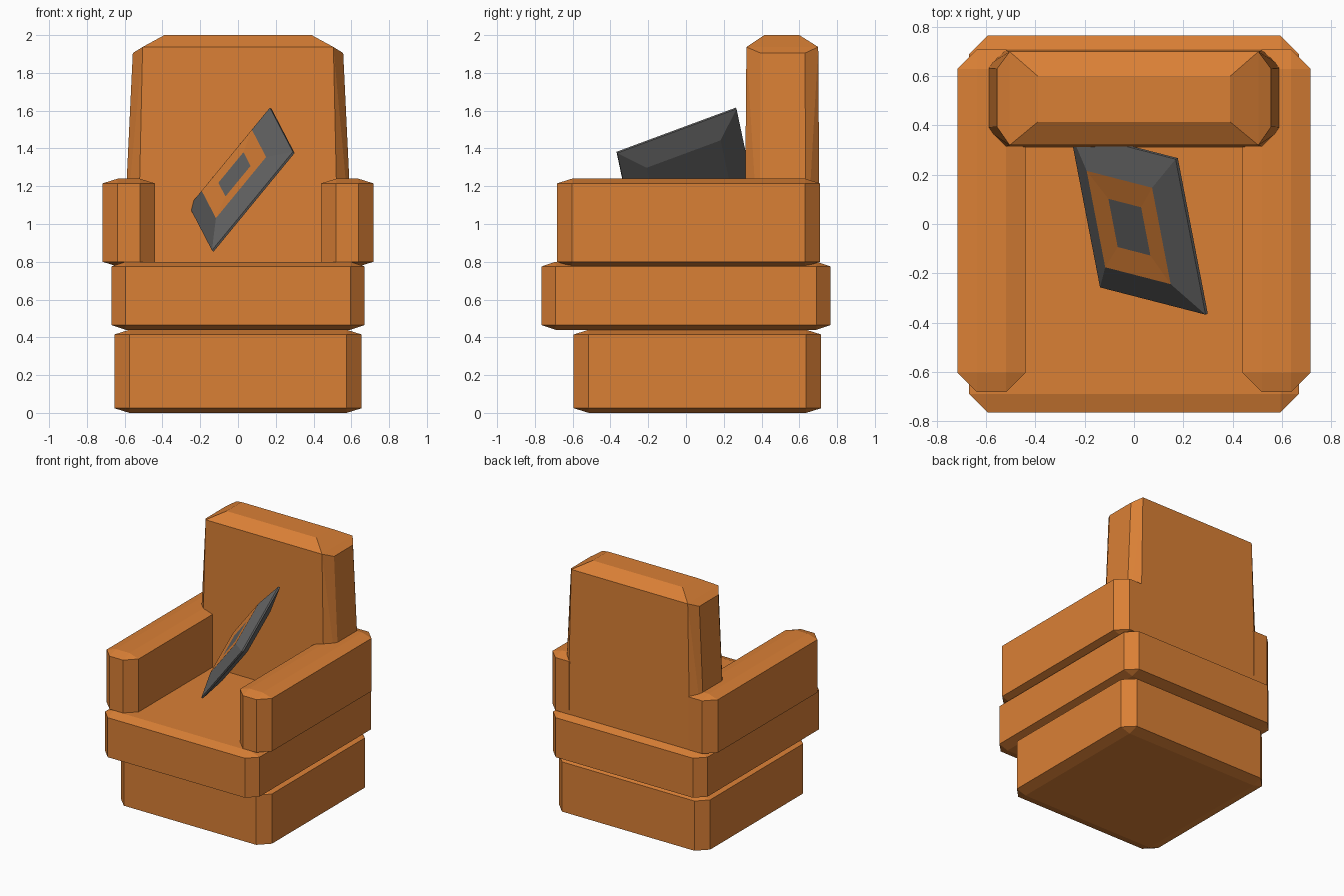
import bpy, bmesh
from mathutils import Vector, Matrix

if "Cube" in bpy.data.objects:
    bpy.data.objects.remove(bpy.data.objects["Cube"])


def material(name, rgb):
    m = bpy.data.materials.new(name)
    m.diffuse_color = (*rgb, 1)
    m.use_nodes = True
    m.node_tree.nodes["Principled BSDF"].inputs["Base Color"].default_value = m.diffuse_color
    return m


orange = material("orange_fabric", (0.70, 0.215, 0.036))
grey = material("dark_grey_fabric", (0.125, 0.125, 0.125))


def finish(bm, name, mats):
    bmesh.ops.recalc_face_normals(bm, faces=bm.faces)
    me = bpy.data.meshes.new(name)
    bm.to_mesh(me)
    bm.free()
    for m in mats:
        me.materials.append(m)
    ob = bpy.data.objects.new(name, me)
    bpy.context.collection.objects.link(ob)
    return ob


def hull(name, points):
    bm = bmesh.new()
    for p in points:
        bm.verts.new(p)
    bmesh.ops.convex_hull(bm, input=bm.verts)
    bmesh.ops.dissolve_limit(bm, angle_limit=0.01, verts=bm.verts, edges=bm.edges)
    return finish(bm, name, [orange])


def chamfer_box(name, lo, hi, cut):
    # each corner of the box is replaced by three points, one per face
    pts = []
    for i in range(8):
        sides = [(i >> a) & 1 for a in range(3)]
        for face in range(3):
            pts.append([(hi[a] if sides[a] else lo[a])
                        + (0 if a == face else (-cut[a] if sides[a] else cut[a]))
                        for a in range(3)])
    return hull(name, pts)


# base, seat and mirrored arms
chamfer_box("base", (-0.655, -0.595, 0), (0.655, 0.716, 0.44), (0.08, 0.08, 0.025))
chamfer_box("seat", (-0.67, -0.765, 0.44), (0.67, 0.765, 0.80), (0.075, 0.075, 0.025))
chamfer_box("arm_right", (0.44, -0.683, 0.775), (0.717, 0.71, 1.24), (0.08, 0.08, 0.025))
chamfer_box("arm_left", (-0.717, -0.683, 0.775), (-0.44, 0.71, 1.24), (0.08, 0.08, 0.025))

# tapered backrest: half width, front y, back y, z of each profile row
rows = [(0.50, 0.39, 0.63, 0.775), (0.53, 0.31, 0.708, 0.80), (0.61, 0.39, 0.635, 0.80),
        (0.557, 0.395, 0.63, 1.905), (0.505, 0.32, 0.70, 1.937), (0.39, 0.415, 0.60, 2.0)]
hull("backrest", [(s * x, y, z) for x, y0, y1, z in rows for s in (1, -1) for y in (y0, y1)])

# square cushion with raised coloured frame: (scale, height) loops from back to front
loops = [(0.62, -0.048), (1, -0.006), (1, 0.006), (0.62, 0.055), (0.31, 0.051)]
half = 0.342
bm = bmesh.new()
rings = [[bm.verts.new((half * s * x, half * s * y, h))
          for x, y in ((1, 1), (-1, 1), (-1, -1), (1, -1))] for s, h in loops]
bm.faces.new(rings[0])
bm.faces.new(rings[-1])
for k, (a, b) in enumerate(zip(rings, rings[1:])):
    for i in range(4):
        j = (i + 1) % 4
        f = bm.faces.new((a[i], a[j], b[j], b[i]))
        f.material_index = 1 if k == 3 else 0
cushion = finish(bm, "cushion", [grey, orange])
n = Vector((-0.76, -0.35, 0.55)).normalized()
u = Vector((0.12, -0.62, -0.23))
u = (u - n * u.dot(n)).normalized()
v = n.cross(u)
cushion.matrix_world = Matrix.Translation((0.02, 0.005, 1.235)) @ Matrix((u, v, n)).transposed().to_4x4()
